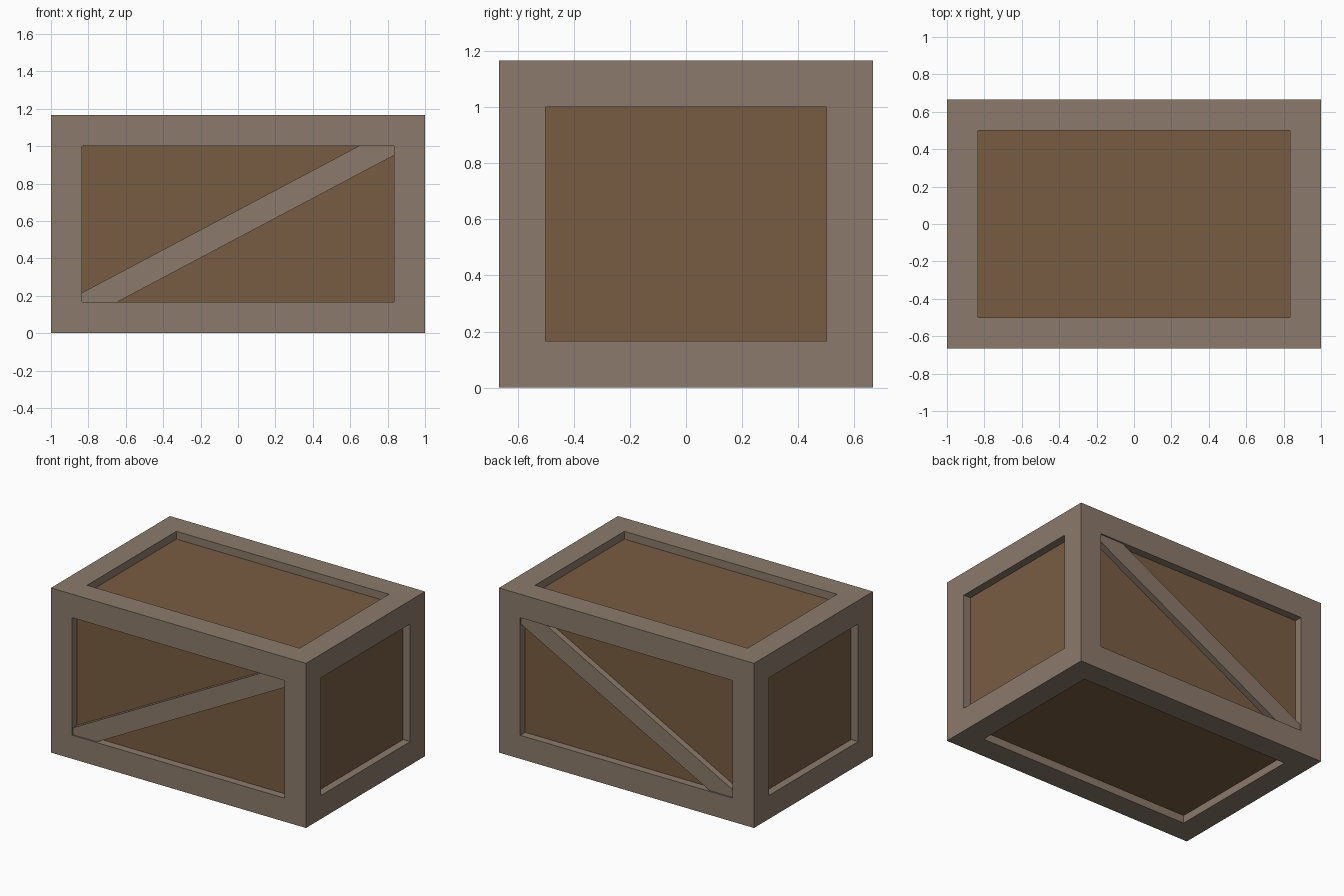
import bpy, bmesh
from mathutils import Matrix, Vector

if "Cube" in bpy.data.objects:
    bpy.data.objects.remove(bpy.data.objects["Cube"])

W, D, H = 2.0, 1.3333, 1.1667   # crate size
RAIL = 0.1667                   # frame rail width
DEPTH = 0.055                   # panel recess
GAP = 0.01                      # brace sits just behind the frame face


def material(name, rgb):
    m = bpy.data.materials.new(name)
    m.diffuse_color = (*rgb, 1)
    m.use_nodes = True
    m.node_tree.nodes["Principled BSDF"].inputs["Base Color"].default_value = m.diffuse_color
    return m


def finish(bm, name, mat):
    bmesh.ops.recalc_face_normals(bm, faces=bm.faces[:])
    me = bpy.data.meshes.new(name)
    bm.to_mesh(me)
    bm.free()
    me.materials.append(mat)
    ob = bpy.data.objects.new(name, me)
    bpy.context.collection.objects.link(ob)
    return ob


def box(sx, sy, sz):
    bm = bmesh.new()
    bmesh.ops.create_cube(bm, size=1, matrix=Matrix.Translation((0, 0, H / 2))
                          @ Matrix.Diagonal((sx, sy, sz, 1)))
    return bm


frame_wood = material("frame_wood", (0.26, 0.195, 0.148))
panel_wood = material("panel_wood", (0.19, 0.108, 0.055))

# Frame: inset every side of a box, sink the openings, then remove their floors
bm = box(W, D, H)
sides = bm.faces[:]
bmesh.ops.inset_individual(bm, faces=sides, thickness=RAIL, use_even_offset=True)
floors = bmesh.ops.extrude_discrete_faces(bm, faces=sides)["faces"]
for f in floors:
    f.normal_update()
    bmesh.ops.translate(bm, verts=f.verts[:], vec=-f.normal * DEPTH)
bmesh.ops.delete(bm, geom=floors, context='FACES')
me = bpy.data.meshes.new("frame")
bm.to_mesh(me)
bm.free()
me.materials.append(frame_wood)
bpy.context.collection.objects.link(bpy.data.objects.new("frame", me))

# Panels: one inner box showing through all openings
finish(box(W - 2 * DEPTH, D - 2 * DEPTH, H - 2 * DEPTH), "panels", panel_wood)

# Diagonal braces: half outline, completed by point symmetry about the side centre
x, z = W / 2 - RAIL, H / 2 - RAIL
half = [(-x, -z + 0.05), (-x, -z), (-0.645, -z)]
outline = half + [(-a, -b) for a, b in half]
for name, s in (("front_brace", -1), ("back_brace", 1)):
    bm = bmesh.new()
    y = s * (D / 2 - GAP)
    face = bm.faces.new([bm.verts.new((a, y, b + H / 2)) for a, b in outline])
    ext = bmesh.ops.extrude_face_region(bm, geom=[face], use_keep_orig=True)["geom"]
    bmesh.ops.translate(bm, verts=[v for v in ext if isinstance(v, bmesh.types.BMVert)],
                        vec=Vector((0, -s * (DEPTH - GAP + 0.005), 0)))
    finish(bm, name, frame_wood)
